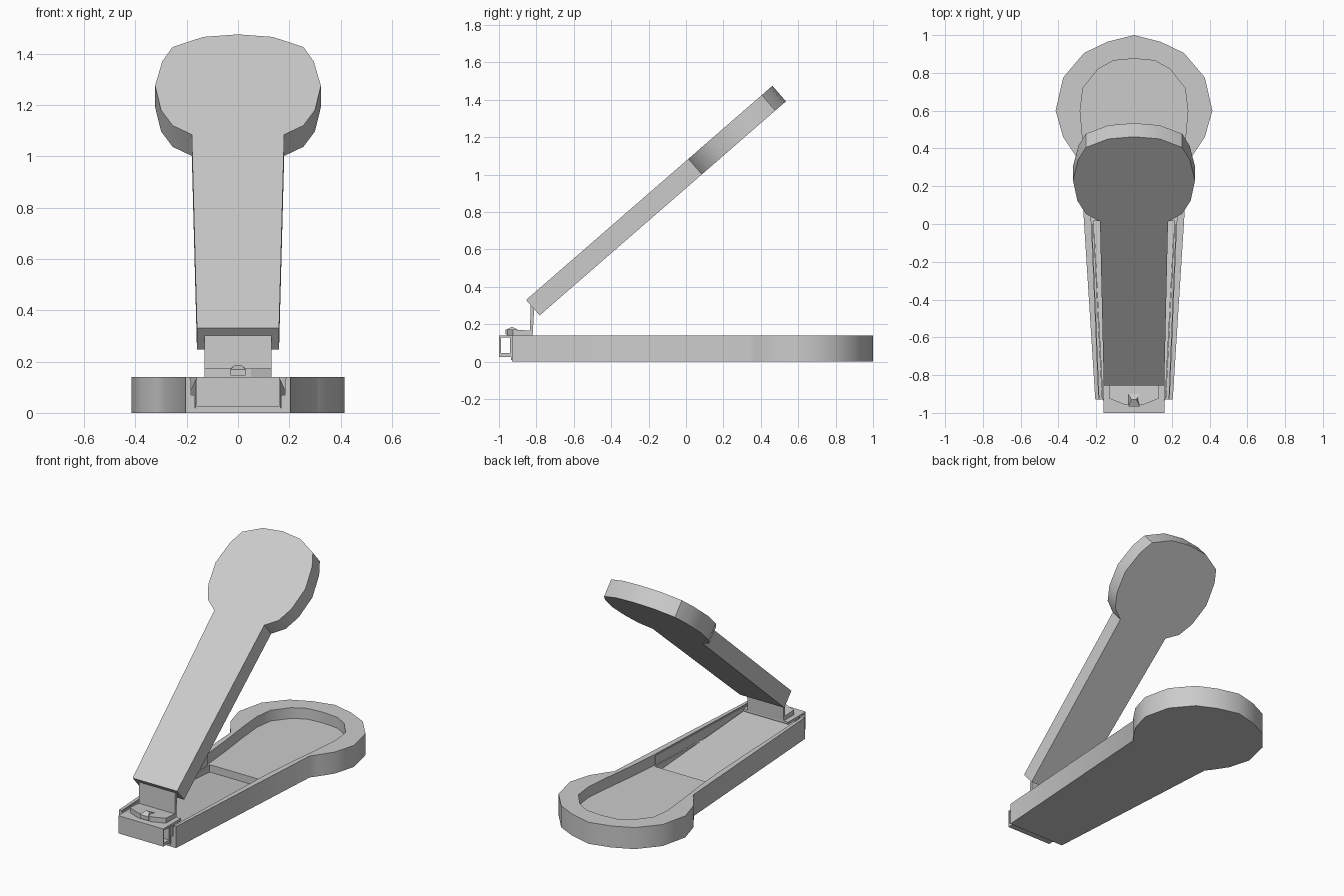
import bpy, bmesh, math
from mathutils import Matrix

cube = bpy.data.objects.get("Cube")
if cube:
    bpy.data.objects.remove(cube, do_unlink=True)

grey = bpy.data.materials.new("plain_grey")
grey.use_nodes = True
COLOUR = (0.6, 0.6, 0.6, 1)
grey.diffuse_color = COLOUR
grey.node_tree.nodes["Principled BSDF"].inputs["Base Color"].default_value = COLOUR


def mirrored(half):
    """Closed outline from its +x half, listed from the front to the back."""
    return half + [(-x, y) for x, y in reversed(half) if x > 0]


def prism(name, outline, low, high, axis="z"):
    """Extrude an outline of (x, y), or of (y, z) when the axis is x."""
    bm = bmesh.new()
    rings = []
    for h in (low, high):
        rings.append([bm.verts.new((a, b, h) if axis == "z" else (h, a, b)) for a, b in outline])
    bm.faces.new(rings[0])
    bm.faces.new(rings[1])
    n = len(outline)
    for i in range(n):
        j = (i + 1) % n
        bm.faces.new((rings[0][i], rings[0][j], rings[1][j], rings[1][i]))
    bmesh.ops.recalc_face_normals(bm, faces=bm.faces)
    mesh = bpy.data.meshes.new(name)
    bm.to_mesh(mesh)
    bm.free()
    mesh.materials.append(grey)
    obj = bpy.data.objects.new(name, mesh)
    bpy.context.collection.objects.link(obj)
    return obj


def box(name, x, y0, y1, z0, z1):
    return prism(name, [(-x, y0), (x, y0), (x, y1), (-x, y1)], z0, z1)


def cut(obj, cutter):
    mod = obj.modifiers.new("cut", "BOOLEAN")
    mod.operation = "DIFFERENCE"
    mod.solver = "EXACT"
    mod.object = cutter
    bpy.context.view_layer.objects.active = obj
    bpy.ops.object.modifier_apply(modifier=mod.name)
    bpy.data.objects.remove(cutter, do_unlink=True)


def smooth(obj):
    bpy.ops.object.select_all(action="DESELECT")
    obj.select_set(True)
    bpy.context.view_layer.objects.active = obj
    bpy.ops.object.shade_smooth_by_angle(angle=math.radians(38))


# Paddle-shaped base with a shallow pocket and a deeper arm channel
TOP = 0.14
base = prism("base", mirrored([(0.205, -0.93), (0.285, 0.33), (0.315, 0.37), (0.375, 0.46),
             (0.415, 0.6), (0.375, 0.775), (0.265, 0.905), (0.14, 0.965), (0, 1)]), 0, TOP)
cut(base, prism("pocket_cutter", mirrored([(0.185, -0.96), (0.225, 0.0), (0.245, 0.22),
    (0.27, 0.43), (0.285, 0.6), (0.27, 0.72), (0.19, 0.82), (0.11, 0.865), (0, 0.875)]), 0.07, 0.2))
cut(base, prism("channel_cutter", mirrored([(0.166, -0.96), (0.215, 0.015)]), 0.02, 0.2))
smooth(base)

# Arm panel sloping down towards the head pocket
panel = prism("arm_panel", mirrored([(0.165, -0.935), (0.214, 0.015)]), 0.01, 0.13)
for v in panel.data.vertices:
    if v.co.z > 0.1 and v.co.y > 0:
        v.co.z = 0.022

# Slot rails beside the panel
for side, name in ((1, "left_rail"), (-1, "right_rail")):
    prism(name, [(side * 0.183, -0.93), (side * 0.189, -0.93), (side * 0.227, 0.0),
                 (side * 0.221, 0.0)], 0.06, 0.132)

# Hollow catch at the front end
catch = prism("front_catch", [(-1, 0.025), (-0.93, 0.025), (-0.93, TOP), (-1, TOP)], -0.162, 0.162, "x")
cut(catch, prism("catch_cutter", [(-0.99, 0.045), (-0.94, 0.045), (-0.94, 0.128), (-0.99, 0.128)],
                 -0.3, 0.3, "x"))
box("catch_top", 0.162, -0.935, -0.82, 0.125, TOP)

# Hinge foot, upright and small hook
foot = prism("hinge_foot", mirrored([(0.05, -0.957), (0.13, -0.925), (0.13, -0.82)]), TOP, 0.165)
for v in foot.data.vertices:
    if v.co.z > 0.15 and v.co.y < -0.9:
        v.co.z = 0.172
prism("hinge_upright", [(-0.835, TOP), (-0.82, TOP), (-0.81, 0.315), (-0.83, 0.315)], -0.13, 0.13, "x")
hook = prism("hook", [(-0.965, 0.145), (-0.9, 0.145), (-0.9, 0.172), (-0.93, 0.187), (-0.965, 0.17)],
             -0.03, 0.03, "x")
for v in hook.data.vertices:
    if v.co.z > 0.18:
        v.co.x *= 0.4

# Raised lid, a smaller paddle tilted open
lid = prism("lid", mirrored([(0.16, 0), (0.18, 1.15), (0.255, 1.204), (0.3, 1.296), (0.323, 1.44),
            (0.295, 1.585), (0.255, 1.67), (0.135, 1.73), (0, 1.745)]), -0.11, 0)
lid.data.transform(Matrix.Translation((0, -0.855, 0.33)) @ Matrix.Rotation(math.radians(41), 4, "X"))
smooth(lid)
